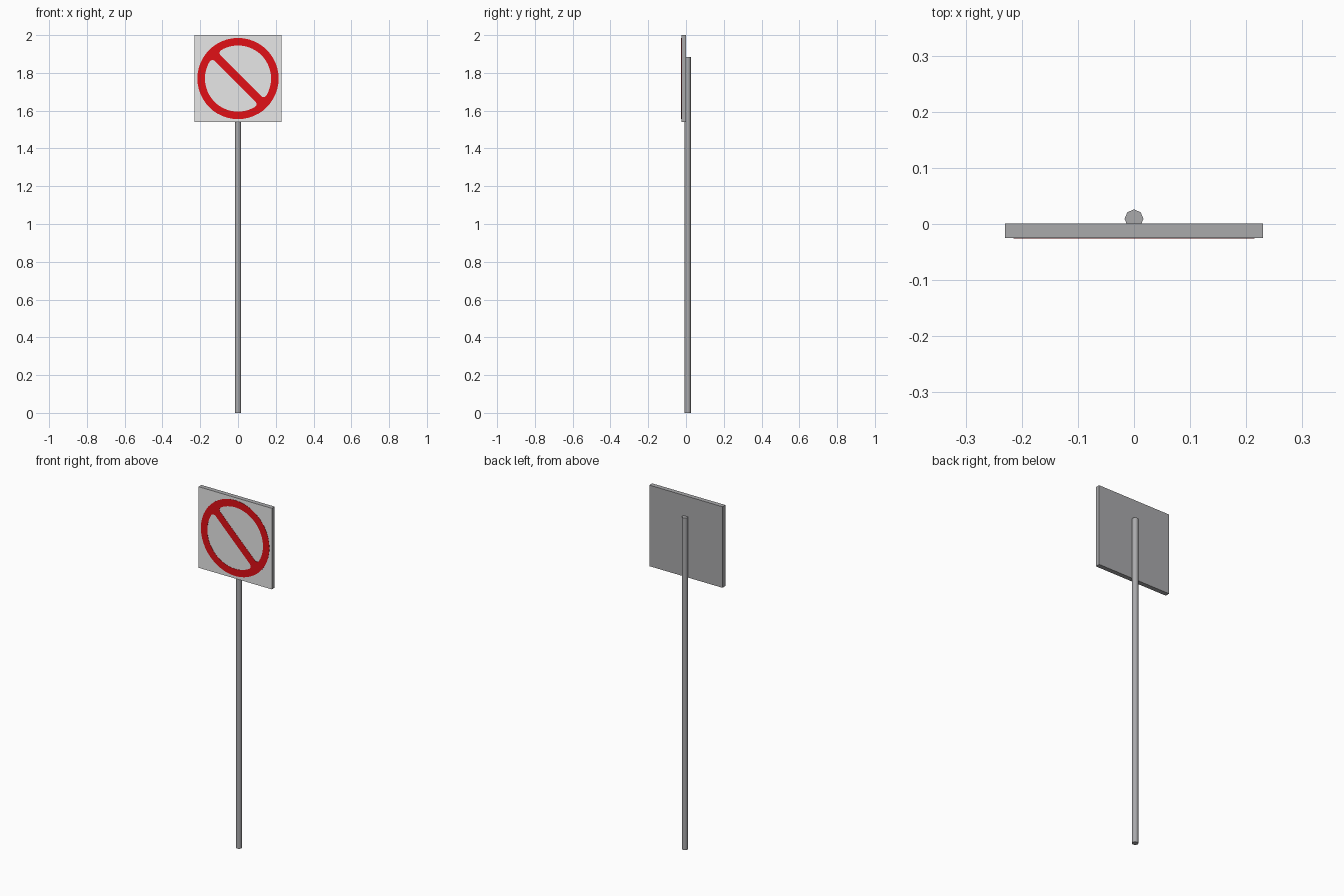
import bpy, bmesh, math
from math import sin, cos, pi
from mathutils import Matrix

if "Cube" in bpy.data.objects:
    bpy.data.objects.remove(bpy.data.objects["Cube"])


def material(name, rgb):
    m = bpy.data.materials.new(name)
    m.diffuse_color = (*rgb, 1)
    m.use_nodes = True
    m.node_tree.nodes["Principled BSDF"].inputs["Base Color"].default_value = m.diffuse_color
    return m


grey = material("grey metal", (0.40, 0.40, 0.41))
white = material("sign white", (0.80, 0.80, 0.80))
red = material("sign red", (0.75, 0.005, 0.008))

FRONT, BACK = -0.025, 0.001
CZ, HALF = 1.77, 0.23


def finish(bm, name, mats):
    me = bpy.data.meshes.new(name)
    bm.normal_update()
    for f in bm.faces:          # the white colour goes on the front face only
        if len(mats) > 1 and f.normal.y < -0.9:
            f.material_index = 1
    bm.to_mesh(me)
    bm.free()
    ob = bpy.data.objects.new(name, me)
    bpy.context.collection.objects.link(ob)
    for m in mats:
        me.materials.append(m)
    return ob


# Square sign panel: grey body, white front
bm = bmesh.new()
bmesh.ops.create_cube(bm, size=1, matrix=Matrix.Translation((0, (FRONT + BACK) / 2, CZ))
                      @ Matrix.Diagonal((2 * HALF, BACK - FRONT, 2 * HALF, 1)))
finish(bm, "sign_panel", [grey, white])

# Eight-sided pole behind the panel
bm = bmesh.new()
bmesh.ops.create_cone(bm, cap_ends=True, segments=8, radius1=0.0168, radius2=0.0168,
                      depth=1.885, matrix=Matrix.Translation((0, 0.0092, 1.885 / 2)))
pole = finish(bm, "pole", [grey])
bpy.context.view_layer.objects.active = pole
pole.select_set(True)
bpy.ops.object.shade_smooth_by_angle(angle=math.radians(50))
pole.select_set(False)


# Red ring with diagonal bar: a disc with two rounded half-disc holes
def arc(cx, cy, r, a0, a1, n):
    return [(cx + r * cos(a0 + (a1 - a0) * i / n), cy + r * sin(a0 + (a1 - a0) * i / n))
            for i in range(n + 1)]


def half_disc(R, h, f, turn):
    u, v = math.sqrt((R - f) ** 2 - (h + f) ** 2), h + f
    t = math.atan2(v, u)
    pts = (arc(u, v, f, -pi / 2, t, 6) + arc(0, 0, R, t, pi - t, 32)[1:-1]
           + arc(-u, v, f, pi - t, 1.5 * pi, 6))
    return [(x * cos(turn) - y * sin(turn), x * sin(turn) + y * cos(turn)) for x, y in pts]


cu = bpy.data.curves.new("prohibition_outline", 'CURVE')
cu.dimensions, cu.fill_mode, cu.extrude = '2D', 'BOTH', 0.0006
loops = [arc(0, 0, 0.215, 0, 2 * pi, 48)[:-1],
         half_disc(0.175, 0.021, 0.018, -pi / 4),
         half_disc(0.175, 0.021, 0.018, pi * 0.75)]
for pts in loops:
    s = cu.splines.new('POLY')
    s.points.add(len(pts) - 1)
    for p, (x, y) in zip(s.points, pts):
        p.co = (x, y, 0, 1)
    s.use_cyclic_u = True
cu.materials.append(red)
mark = bpy.data.objects.new("prohibition_mark", cu)
bpy.context.collection.objects.link(mark)
mark.location = (0, FRONT - 0.0005, CZ)
mark.rotation_euler = (pi / 2, 0, 0)
bpy.context.view_layer.objects.active = mark
mark.select_set(True)
bpy.ops.object.convert(target='MESH')
